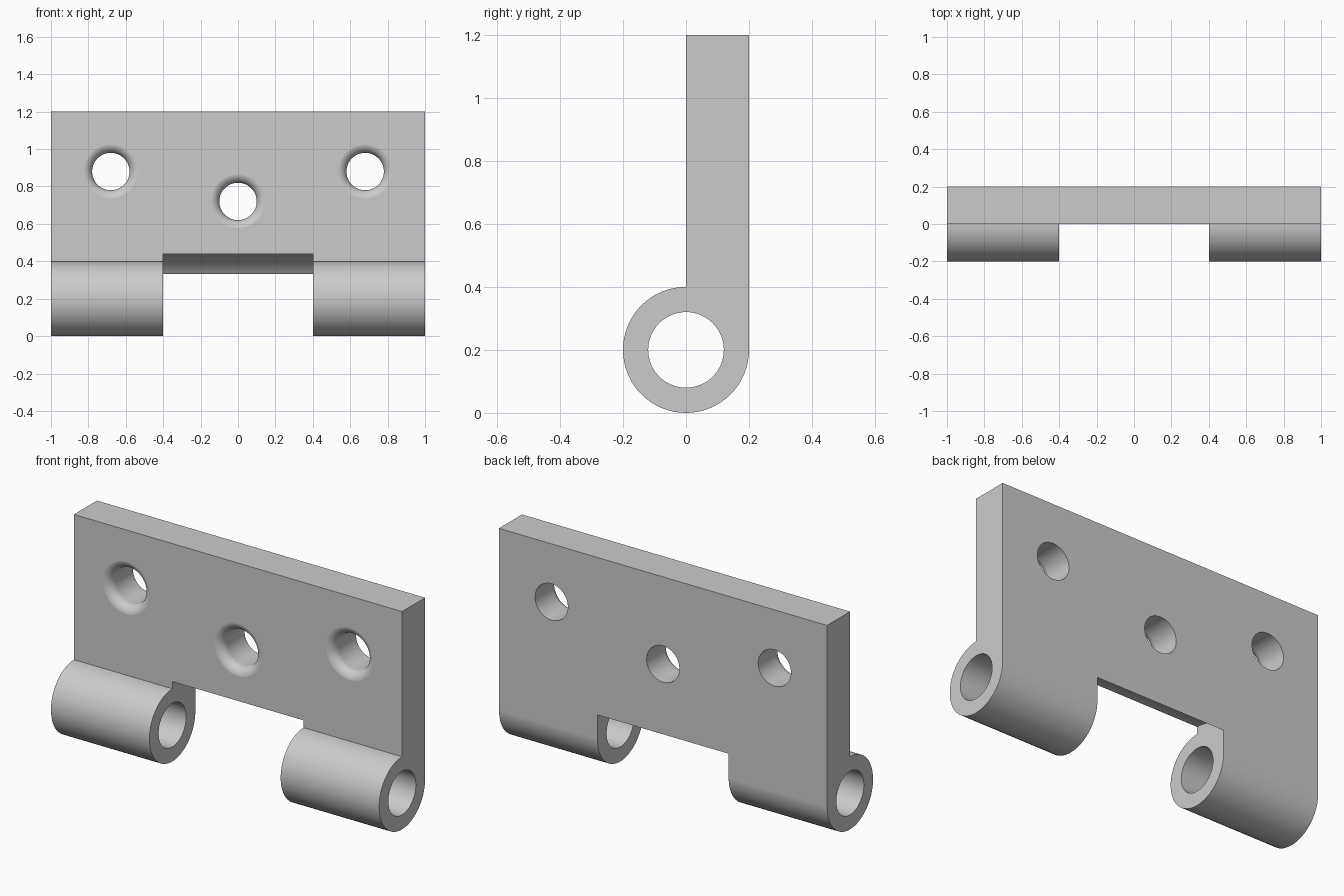
import bpy, bmesh
from math import sin, cos, pi

if "Cube" in bpy.data.objects:
    bpy.data.objects.remove(bpy.data.objects["Cube"])

BARREL_Z, BARREL_R = 0.2, 0.2
SCREW_R, FILLET = 0.1, 0.05
SEG = 64


def make_object(name, bm):
    bmesh.ops.remove_doubles(bm, verts=bm.verts, dist=1e-6)
    bmesh.ops.recalc_face_normals(bm, faces=bm.faces)
    mesh = bpy.data.meshes.new(name)
    bm.to_mesh(mesh)
    bm.free()
    obj = bpy.data.objects.new(name, mesh)
    bpy.context.collection.objects.link(obj)
    return obj


def prism_x(name, profile, half):
    """Extrude a (y, z) outline along x from -half to half."""
    bm = bmesh.new()
    face = bm.faces.new([bm.verts.new((-half, y, z)) for y, z in profile])
    new = bmesh.ops.extrude_face_region(bm, geom=[face])["geom"]
    verts = [g for g in new if isinstance(g, bmesh.types.BMVert)]
    bmesh.ops.translate(bm, verts=verts, vec=(2 * half, 0, 0))
    return make_object(name, bm)


def arc(r, start, end, n):
    return [(r * cos(start + (end - start) * i / n),
             BARREL_Z + r * sin(start + (end - start) * i / n)) for i in range(n + 1)]


def screw_cutter(name, x, z):
    """Lathe around y: straight bore with a rounded front rim."""
    prof = [(SCREW_R, 0.3)]
    for i in range(9):
        a = pi / 2 * i / 8
        prof.append((SCREW_R + FILLET * (1 - cos(a)), FILLET - 0.0005 - FILLET * sin(a)))
    prof.append((SCREW_R + FILLET, -0.1))
    bm = bmesh.new()
    rings = [[bm.verts.new((x + r * cos(2 * pi * k / SEG), y, z + r * sin(2 * pi * k / SEG)))
              for k in range(SEG)] for r, y in prof]
    for a, b in zip(rings, rings[1:]):
        for k in range(SEG):
            n = (k + 1) % SEG
            bm.faces.new((a[k], a[n], b[n], b[k]))
    bm.faces.new(rings[0])
    bm.faces.new(rings[-1])
    return make_object(name, bm)


# Leaf plate and barrel as one profile
outline = [(0, 1.2), (0.2, 1.2)] + arc(BARREL_R, 0, -1.5 * pi, 48)
leaf = prism_x("hinge_leaf", outline, 1.0)

# Cutters: pin bore, clearance for the mating knuckle, screw holes
cutters = [
    prism_x("knuckle_gap_cutter", arc(0.24, 0, 2 * pi, 96), 0.4),
    prism_x("pin_bore_cutter", arc(0.12, 0, 2 * pi, SEG), 1.2),
]
for i, (x, z) in enumerate([(-0.68, 0.88), (0, 0.72), (0.68, 0.88)]):
    cutters.append(screw_cutter(f"screw_hole_cutter_{i}", x, z))

bpy.context.view_layer.objects.active = leaf
leaf.select_set(True)
for c in cutters:
    c.hide_render = True
    mod = leaf.modifiers.new("cut", "BOOLEAN")
    mod.operation, mod.solver, mod.object = "DIFFERENCE", "EXACT", c
    bpy.ops.object.modifier_apply(modifier=mod.name)
    bpy.data.objects.remove(c)

# Smooth curves, flat faces kept flat; centred in height on z = 0 base
bpy.ops.object.shade_smooth_by_angle(angle=pi / 6)
wn = leaf.modifiers.new("flat_face_normals", "WEIGHTED_NORMAL")
wn.keep_sharp = True
